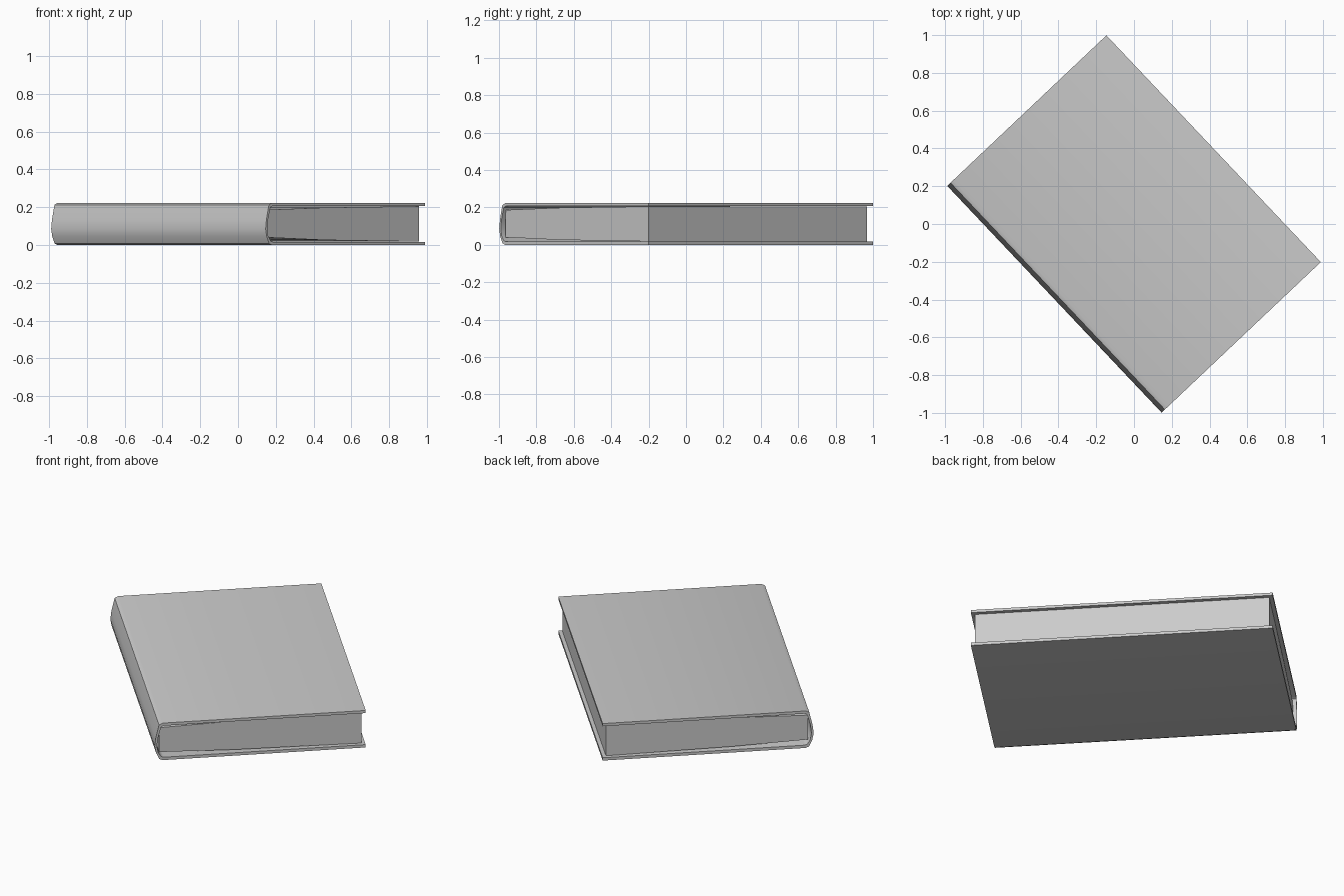
import bpy
import bmesh
import math

cube = bpy.data.objects.get("Cube")
if cube:
    bpy.data.objects.remove(cube, do_unlink=True)

WIDTH, LENGTH, HEIGHT = 1.16, 1.652, 0.222
TURN = math.radians(43.4)

grey = bpy.data.materials.new("plain grey")
grey.use_nodes = True
colour = (0.6, 0.6, 0.6, 1)
grey.diffuse_color = colour
grey.node_tree.nodes["Principled BSDF"].inputs["Base Color"].default_value = colour


def extrude_profile(name, profile, length):
    """Extrude a (distance from spine, height) outline along the spine."""
    bm = bmesh.new()
    verts = [bm.verts.new((u - WIDTH / 2, -length / 2, z)) for u, z in profile]
    face = bm.faces.new(verts)
    ext = bmesh.ops.extrude_face_region(bm, geom=[face])
    moved = [v for v in ext["geom"] if isinstance(v, bmesh.types.BMVert)]
    bmesh.ops.translate(bm, verts=moved, vec=(0, length, 0))
    bmesh.ops.recalc_face_normals(bm, faces=bm.faces)
    mesh = bpy.data.meshes.new(name)
    bm.to_mesh(mesh)
    bm.free()
    mesh.materials.append(grey)
    obj = bpy.data.objects.new(name, mesh)
    bpy.context.collection.objects.link(obj)
    obj.rotation_euler.z = TURN
    return obj


# Cover: two boards joined by a bulging spine, one continuous shell
outer = [(WIDTH, 0), (0.045, 0), (0.025, 0.008), (0.008, 0.045), (0, 0.085),
         (0.006, 0.135), (0.024, 0.212), (0.045, HEIGHT), (WIDTH, HEIGHT)]
inner = [(WIDTH, 0.206), (0.05, 0.206), (0.036, 0.2), (0.018, 0.135),
         (0.012, 0.085), (0.02, 0.045), (0.036, 0.022), (0.05, 0.017), (WIDTH, 0.017)]
cover = extrude_profile("cover", outer + inner, LENGTH)
bpy.context.view_layer.objects.active = cover
cover.select_set(True)
bpy.ops.object.shade_smooth_by_angle(angle=math.radians(40))
cover.select_set(False)

# Page block: slightly thinner at the spine, inset from the cover edges
fore_edge = WIDTH - 0.021
pages = [(0.027, 0.04), (0.45, 0.026), (fore_edge, 0.018),
         (fore_edge, 0.205), (0.45, 0.198), (0.027, 0.186)]
extrude_profile("page_block", pages, LENGTH - 0.042)
